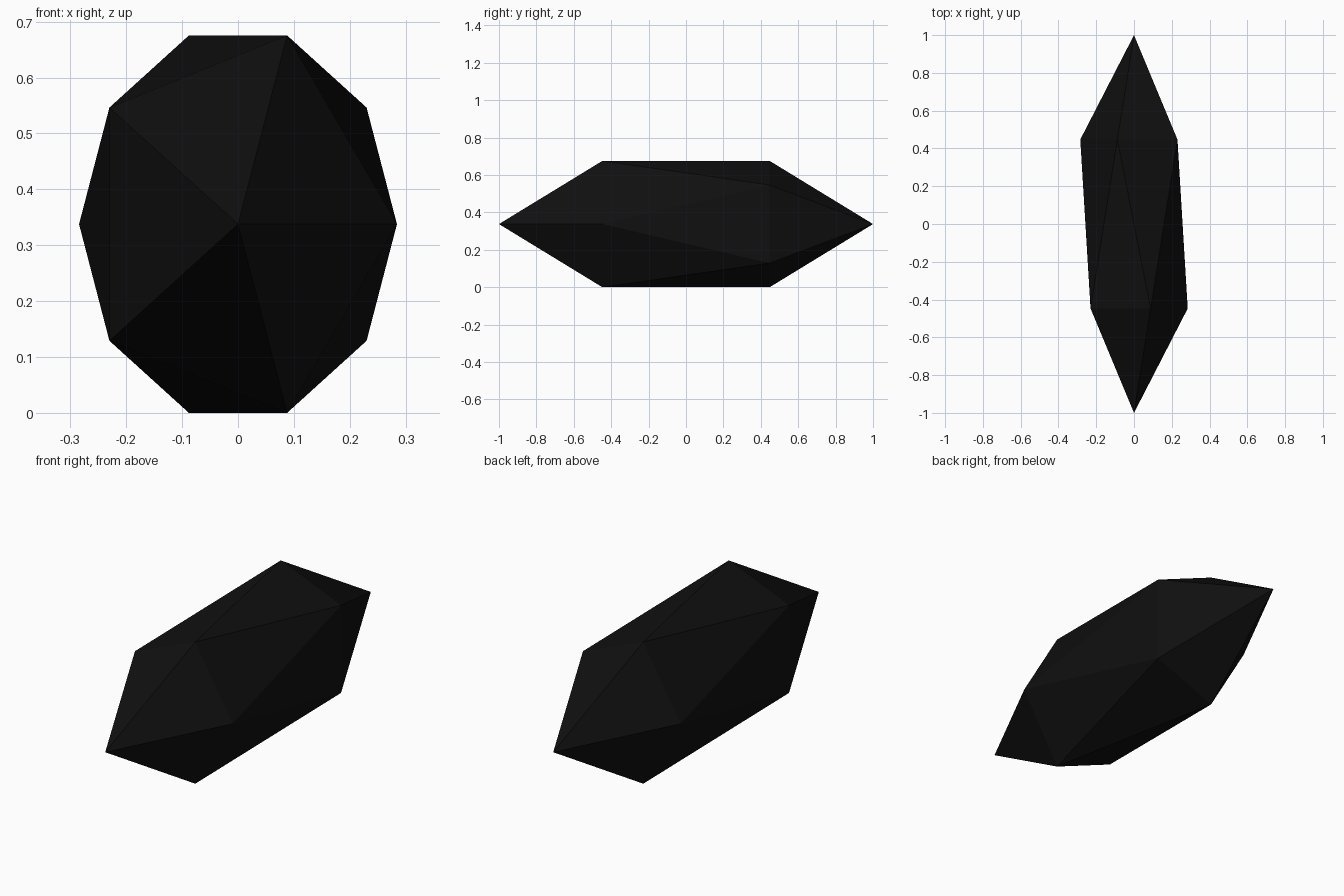
import bpy
import bmesh
import math
from mathutils import Matrix, Vector

default_cube = bpy.data.objects.get("Cube")
if default_cube:
    bpy.data.objects.remove(default_cube, do_unlink=True)

# Near-black stone colour
colour = (0.005, 0.005, 0.005, 1)
stone = bpy.data.materials.new("black_stone")
stone.use_nodes = True
stone.diffuse_color = colour
stone.node_tree.nodes["Principled BSDF"].inputs["Base Color"].default_value = colour

# Faceted stone: a twenty-sided ball, pole turned to the front, then stretched
WIDTH, LENGTH, HEIGHT = 0.318, 1.0, 0.397
bm = bmesh.new()
bmesh.ops.create_icosphere(bm, subdivisions=1, radius=1)
bmesh.ops.rotate(bm, verts=bm.verts, matrix=Matrix.Rotation(math.pi / 2, 3, "X"))
bmesh.ops.scale(bm, verts=bm.verts, vec=Vector((WIDTH, LENGTH, HEIGHT)))

# Rest it on the ground
lowest = min(v.co.z for v in bm.verts)
bmesh.ops.translate(bm, verts=bm.verts, vec=Vector((0, 0, -lowest)))

mesh = bpy.data.meshes.new("faceted_stone")
bm.to_mesh(mesh)
bm.free()
mesh.materials.append(stone)
stone_object = bpy.data.objects.new("faceted_stone", mesh)
bpy.context.collection.objects.link(stone_object)
